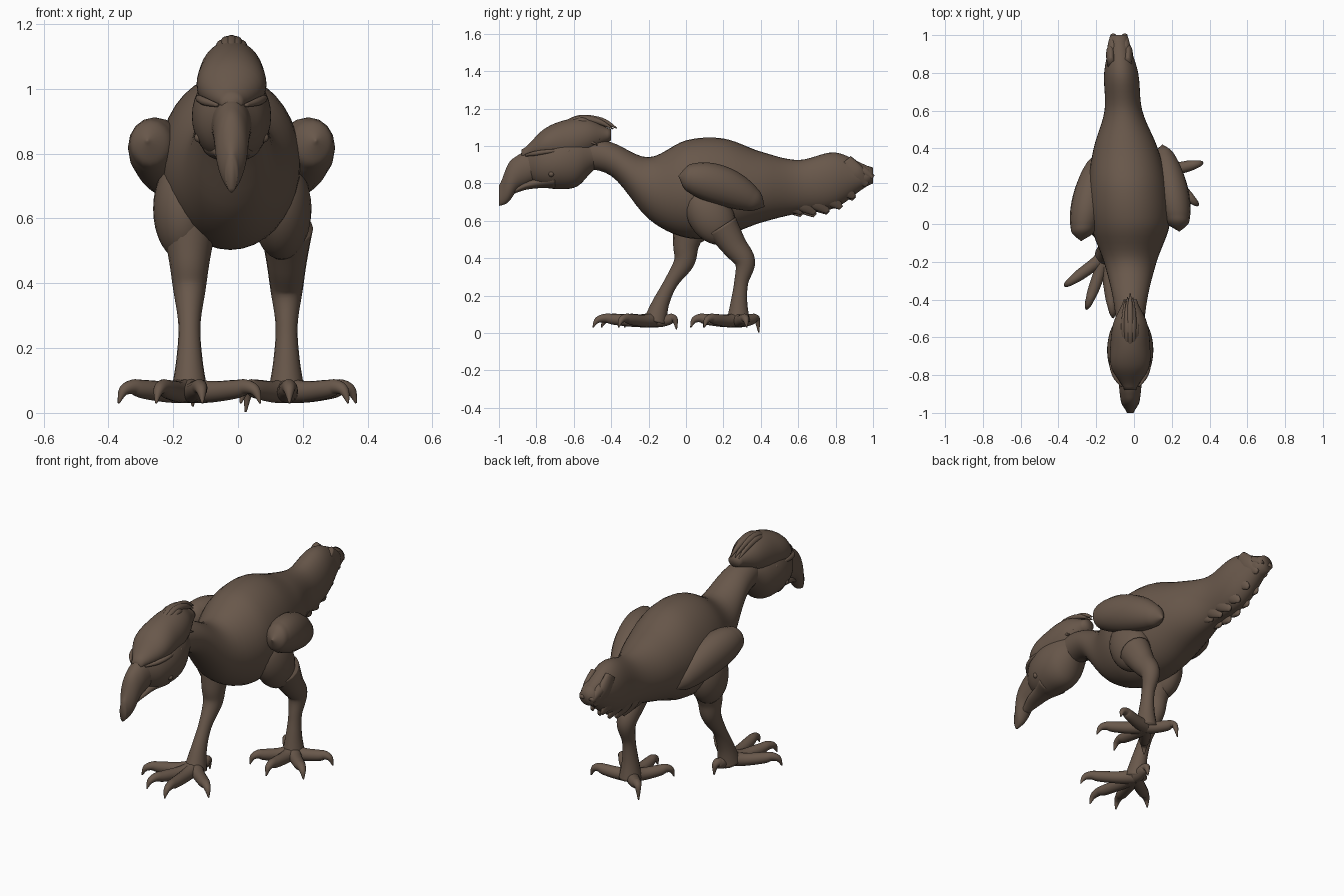
import bpy, bmesh, math, random
from mathutils import Vector

random.seed(4)
if "Cube" in bpy.data.objects:
    bpy.data.objects.remove(bpy.data.objects["Cube"], do_unlink=True)

brown = bpy.data.materials.new("earth_brown")
brown.use_nodes = True
brown.diffuse_color = (.14, .097, .07, 1)
shader = brown.node_tree.nodes["Principled BSDF"]
shader.inputs["Base Color"].default_value = brown.diffuse_color
shader.inputs["Roughness"].default_value = .8


def midline(y):
    """Sideways position of the spine, which bends slightly toward the tail."""
    return -.02 - .06 * max(y, 0)


def spline(rows, steps=6):
    """Catmull-Rom interpolation of equal-length tuples."""
    rows = [Vector(row) for row in rows]
    last = len(rows) - 1
    out = []
    for i in range(last):
        before, start = rows[max(i - 1, 0)], rows[i]
        end, after = rows[i + 1], rows[min(i + 2, last)]
        for step in range(steps):
            t = step / steps
            linear = (end - before) / 2
            square = before - start * 2.5 + end * 2 - after / 2
            cube = (start - end) * 1.5 + (after - before) / 2
            out.append(start + linear * t + square * t * t + cube * t * t * t)
    return out + [rows[last]]


def skin(name, rings, sides):
    """Join elliptical rings (centre, side axis, up axis) into a closed form."""
    bm = bmesh.new()
    angles = [math.tau * k / sides for k in range(sides)]
    loops = [[bm.verts.new(centre + side * math.cos(a) + up * math.sin(a)) for a in angles]
             for centre, side, up in rings]
    for near, far in zip(loops, loops[1:]):
        for k in range(sides):
            bm.faces.new((near[k - 1], near[k], far[k], far[k - 1]))
    bm.faces.new(loops[0])
    bm.faces.new(loops[-1])
    bmesh.ops.recalc_face_normals(bm, faces=bm.faces)
    for face in bm.faces:
        face.smooth = True
    mesh = bpy.data.meshes.new(name)
    bm.to_mesh(mesh)
    bm.free()
    mesh.materials.append(brown)
    bpy.context.collection.objects.link(bpy.data.objects.new(name, mesh))


def slices(name, start, end, rows):
    """Form along y made of evenly spaced upright slices: top, bottom, half width."""
    points = spline(rows)
    rings = []
    for i, (top, bottom, half) in enumerate(points):
        y = start + (end - start) * i / (len(points) - 1)
        rings.append((Vector((midline(y), y, (top + bottom) / 2)),
                      Vector((half, 0, 0)), Vector((0, 0, (top - bottom) / 2))))
    skin(name, rings, sides=36)


def limb(name, rows, side=(1, 0, 0), depth=1):
    """Tapered limb through points x, y, z, radius; depth scales its thickness."""
    points = spline(rows)
    side = Vector(side).normalized()
    rings = []
    for i, point in enumerate(points):
        ahead, behind = points[min(i + 1, len(points) - 1)], points[max(i - 1, 0)]
        across = (ahead - behind).xyz.cross(side).normalized()
        radius = max(point.w, .002)
        rings.append((point.xyz, side * radius, across * radius * depth))
    skin(name, rings, sides=16)


def ball(name, location, scale, tilt=0):
    """Smooth ellipsoid tilted about the x axis."""
    bpy.ops.mesh.primitive_uv_sphere_add(segments=24, ring_count=16, radius=1,
                                         location=location, rotation=(tilt, 0, 0))
    part = bpy.context.object
    part.name = name
    part.scale = scale
    part.data.materials.append(brown)
    bpy.ops.object.shade_smooth()


# Neck, torso and tail in one flowing form
slices("body", -.6, 1, [
    (1.06, .88, .07), (1.02, .84, .09), (.94, .61, .14), (1.03, .51, .21), (1.04, .52, .21),
    (.97, .59, .17), (.925, .64, .1), (.965, .67, .09), (.885, .8, .045)])

# Ragged feather tips breaking the lower edge and the end of the tail
for side in (-1, 1):
    for i in range(6):
        y = .6 + i * .07
        x = midline(y) + side * .045
        tip = .635 + .01 * max(i - 1, 0) ** 2 + random.uniform(-.01, .005)
        limb("tail_feather", [(x, y - .1, tip + .13, .02), (x, y - .04, tip + .06, .025),
                              (x - side * .015, y + .02, tip, .006)], depth=2)
    x = midline(1) + side * .03
    limb("tail_tip_feather", [(x, .85, .88, .03), (x, .94, .865, .03), (x, 1, .83, .015)])

# Small folded wings: teardrops pointing back and down
for name, side, shift in (("left_wing", 1, 0), ("right_wing", -1, -.05)):
    front = Vector((side * .26, -.04 + shift, .84))
    back = Vector((side * .17, .42 + shift, .675))
    rows = []
    for i in range(13):
        t = i / 12
        centre = front.lerp(back, t)
        arch = .03 * math.sin(math.pi * t)
        rows.append((centre.x - .02, centre.y, centre.z + arch, .195 * t ** .5 * (1 - t) ** .6))
    limb(name, rows, depth=1.15)

# Head with full cheeks, under a feathered hood
slices("head", -.88, -.48, [
    (.965, .84, .035), (1.03, .785, .1), (1.06, .77, .122), (1.06, .785, .11), (1.03, .88, .07)])
slices("hood", -.88, -.4, [
    (.98, .93, .03), (1.09, .92, .1), (1.14, .9, .105), (1.145, .95, .088), (1.09, 1.03, .035)])

# Ragged locks trailing from the hood
for i in range(11):
    spread = i / 5 - 1
    top = 1.135 - .09 * spread ** 2
    tip = -.38 - .1 * abs(spread) + random.uniform(-.03, .02)
    x = midline(0) + spread * .07
    limb("hood_lock", [(x, -.68, top - .03, .01), (x, -.57, top + .01, .02),
                       (x, tip - .08, top, .016), (x, tip, top - .04, .003)])

# Hooked beak
slices("upper_beak", -.75, -1, [
    (1, .83, .075), (.99, .81, .066), (.975, .79, .06), (.95, .765, .055),
    (.905, .7, .046), (.79, .68, .018)])
slices("lower_beak", -.7, -.94, [(.87, .775, .09), (.84, .775, .06), (.81, .765, .045), (.77, .74, .02)])

# Stern brows, eyes and ears
for side in (-1, 1):
    middle = midline(0)
    inner, outer = middle + side * .045, middle + side * .1
    limb("brow", [(inner, -.86, .95, .006), (outer - side * .02, -.81, .96, .012),
                  (outer, -.74, .97, .011), (outer, -.66, .975, .004)])
    ball("eye", (outer, -.72, .85), (.015, .015, .015))
    ball("ear", (outer, -.63, .97), (.012, .015, .015))

# Striding legs: the left trails, the right reaches forward
ball("left_thigh", (.135, .13, .63), (.092, .12, .17), tilt=.55)
ball("right_thigh", (-.17, .04, .63), (.092, .12, .16), tilt=-.1)
heights = (.57, .47, .38, .27, .16, .06)
thickness = (.082, .063, .05, .034, .041, .058)
strides = {
    "left": (.15, (.19, .255, .315, .295, .283, .28)),
    "right": (-.15, (.02, 0, -.01, -.08, -.135, -.165)),
}
for name, (x, path) in strides.items():
    limb(name + "_leg", [(x, *row) for row in zip(path, heights, thickness)], depth=1.1)


def toe(name, hub, degrees, length, low):
    """Knuckled toe ending in a downturned claw."""
    angle = math.radians(degrees)
    forward = Vector((math.cos(angle), math.sin(angle), 0))
    rows = []
    for t, z, radius in ((0, .07, .04), (.3, .065, .033), (.65, .073, .029),
                         (.8, .08, .023), (.93, .068, .016), (1, low, .003)):
        spot = hub + forward * length * t
        rows.append((spot.x, spot.y, z, radius))
    limb(name, rows, side=(-forward.y, forward.x, 0))


# Four spread toes and a hind toe on each foot, by direction and length
left_hub, right_hub = Vector((.15, .275, 0)), Vector((-.15, -.17, 0))
for degrees, length in ((13, .22), (-43, .26), (-88, .25), (-128, .23)):
    toe("left_toe", left_hub, degrees, length, low=.03)
for degrees, length in ((-144, .27), (-110, .3), (-83, .33), (-41, .29)):
    toe("right_toe", right_hub, degrees, length, low=.03)
toe("left_hind_toe", left_hub, 138, .17, low=.003)
toe("right_hind_toe", right_hub, 85, .12, low=.02)
